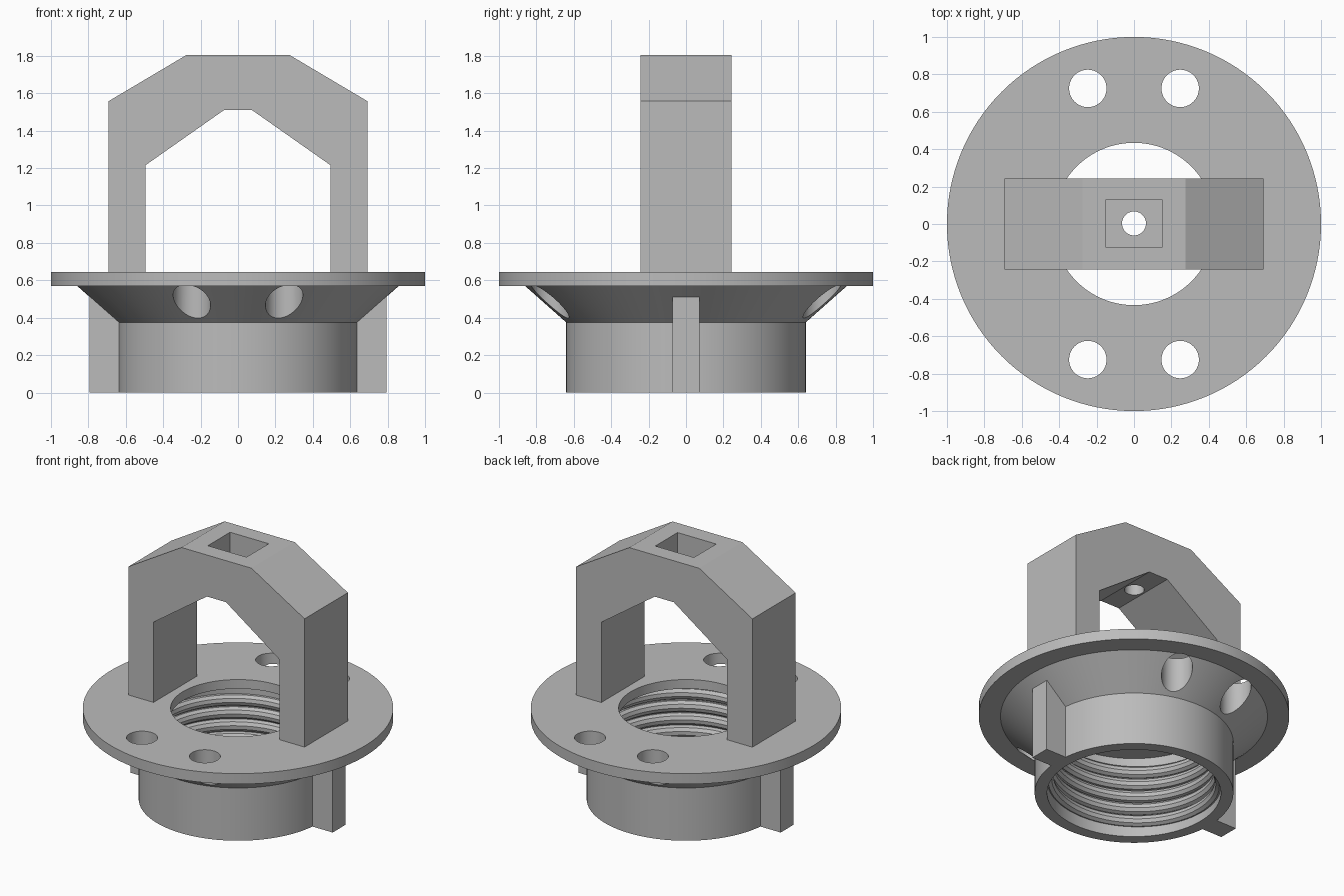
import bpy, bmesh
from math import sin, cos, pi, radians

scene = bpy.context.scene
if "Cube" in bpy.data.objects:
    bpy.data.objects.remove(bpy.data.objects["Cube"], do_unlink=True)

GREY = (0.5, 0.5, 0.5, 1)
grey = bpy.data.materials.new("grey plastic")
grey.use_nodes = True
grey.diffuse_color = GREY
grey.node_tree.nodes["Principled BSDF"].inputs["Base Color"].default_value = GREY


def add_object(name, bm):
    bmesh.ops.recalc_face_normals(bm, faces=bm.faces)
    mesh = bpy.data.meshes.new(name)
    bm.to_mesh(mesh)
    bm.free()
    mesh.materials.append(grey)
    obj = bpy.data.objects.new(name, mesh)
    scene.collection.objects.link(obj)
    return obj


def box(name, low, high):
    bm = bmesh.new()
    bmesh.ops.create_cube(bm, size=1)
    for v in bm.verts:
        v.co = [(a + b) / 2 + c * (b - a) for a, b, c in zip(low, high, v.co)]
    return add_object(name, bm)


def cylinder(name, x, y, radius, low, high):
    bm = bmesh.new()
    bmesh.ops.create_cone(bm, cap_ends=True, segments=64, radius1=radius,
                          radius2=radius, depth=high - low)
    bmesh.ops.translate(bm, vec=(x, y, (low + high) / 2), verts=bm.verts)
    return add_object(name, bm)


def select_only(obj):
    bpy.ops.object.select_all(action="DESELECT")
    obj.select_set(True)
    bpy.context.view_layer.objects.active = obj


def cut(obj, cutter):
    mod = obj.modifiers.new("cut", "BOOLEAN")
    mod.operation = "DIFFERENCE"
    mod.solver = "EXACT"
    mod.object = cutter
    select_only(obj)
    bpy.ops.object.modifier_apply(modifier=mod.name)
    bpy.data.objects.remove(cutter, do_unlink=True)


def smooth(obj):
    select_only(obj)
    bpy.ops.object.shade_smooth_by_angle(angle=radians(30))


# Flanged socket body: a revolved closed profile
profile = [(0.56, 0), (0.64, 0), (0.64, 0.375), (0.86, 0.57), (1, 0.57),
           (1, 0.645), (0.434, 0.645), (0.434, 0.58), (0.56, 0.58)]
bm = bmesh.new()
verts = [bm.verts.new((r, 0, z)) for r, z in profile]
edges = [bm.edges.new((verts[i - 1], verts[i])) for i in range(len(verts))]
bmesh.ops.spin(bm, geom=verts + edges, cent=(0, 0, 0), axis=(0, 0, 1),
               angle=2 * pi, steps=128, use_duplicate=False)
bmesh.ops.remove_doubles(bm, verts=bm.verts, dist=0.0001)
body = add_object("flanged_socket", bm)

# Four holes straight down through the flange and cone
for sx in (-1, 1):
    for sy in (-1, 1):
        cut(body, cylinder("hole_cutter", sx * 0.247, sy * 0.725, 0.1, 0.2, 0.8))
smooth(body)

# Rounded helical thread inside the socket
PITCH, BOTTOM, TOP, STEPS = 0.09, 0.055, 0.52, 72
curve = bpy.data.curves.new("thread", "CURVE")
curve.dimensions = "3D"
curve.bevel_depth = 0.042
curve.bevel_resolution = 3
curve.use_fill_caps = True
count = int((TOP - BOTTOM) / PITCH * STEPS)
path = curve.splines.new("POLY")
path.points.add(count - 1)
for i, point in enumerate(path.points):
    a = 2 * pi * i / STEPS
    point.co = (0.56 * cos(a), 0.56 * sin(a), BOTTOM + PITCH * i / STEPS, 1)
curve.materials.append(grey)
thread = bpy.data.objects.new("thread", curve)
scene.collection.objects.link(thread)
select_only(thread)
bpy.ops.object.convert(target="MESH")
smooth(bpy.context.object)

# Side keys
for name, side in (("left_key", 1), ("right_key", -1)):
    a, b = sorted((side * 0.61, side * 0.795))
    box(name, (a, -0.072, 0), (b, 0.072, 0.512))

# Arched handle: half outline mirrored, then extruded in depth
outer = [(0.693, 0.645), (0.693, 1.557), (0.275, 1.805)]
inner = [(0.075, 1.51), (0.495, 1.215), (0.495, 0.645)]
outline = (outer + [(-x, z) for x, z in reversed(outer)]
           + [(-x, z) for x, z in reversed(inner)] + inner)
bm = bmesh.new()
face = bm.faces.new([bm.verts.new((x, -0.242, z)) for x, z in outline])
new = bmesh.ops.extrude_face_region(bm, geom=[face])["geom"]
bmesh.ops.translate(bm, vec=(0, 0.486, 0),
                    verts=[v for v in new if isinstance(v, bmesh.types.BMVert)])
arch = add_object("arched_handle", bm)

# Nut pocket and bolt hole in the top of the arch
cut(arch, box("pocket_cutter", (-0.152, -0.122, 1.6), (0.152, 0.128, 1.9)))
cut(arch, cylinder("bolt_cutter", 0, 0.003, 0.064, 1.4, 1.7))
smooth(arch)
